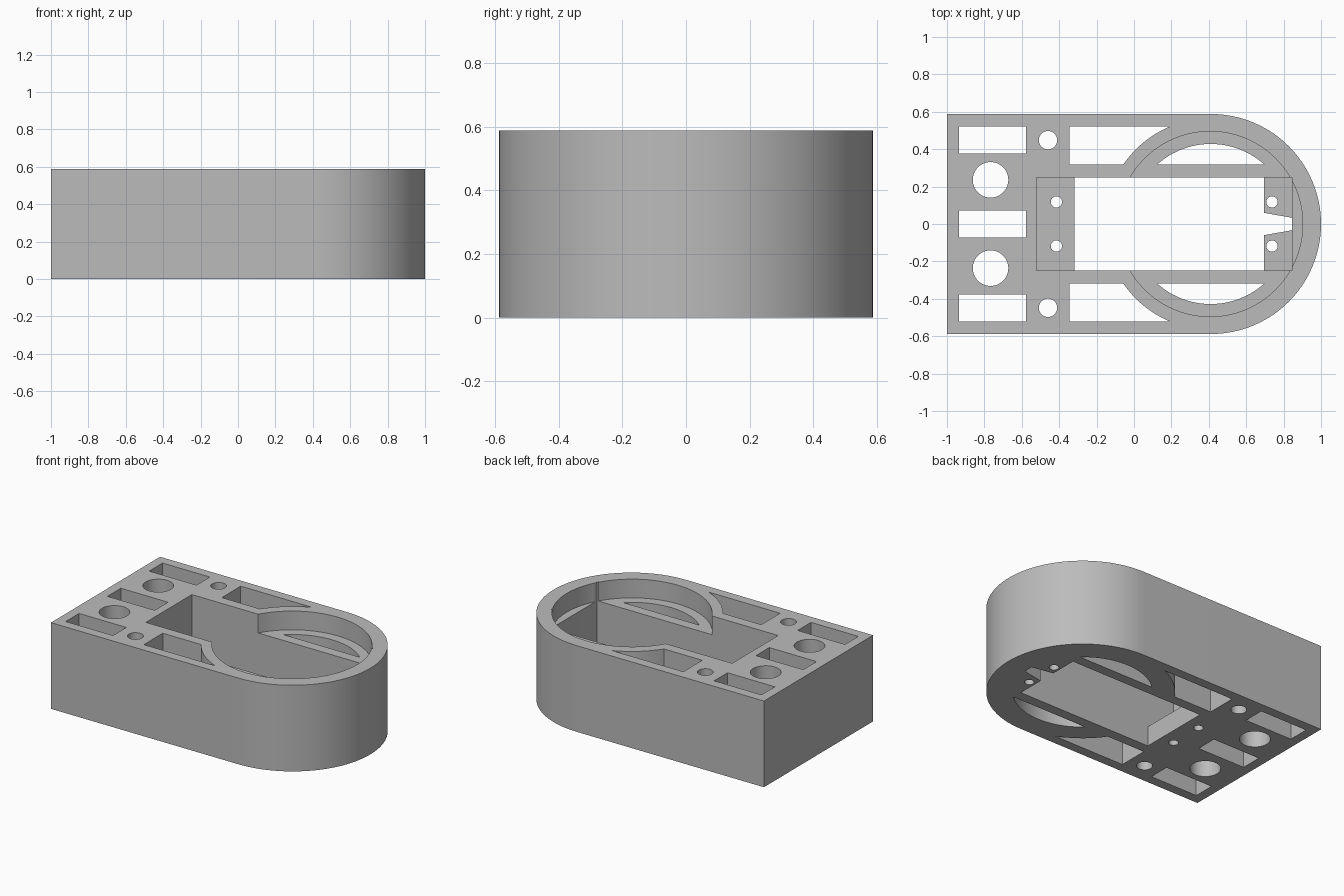
import bpy, bmesh
from math import sin, cos, pi, sqrt, asin, radians

cube = bpy.data.objects.get("Cube")
if cube:
    bpy.data.objects.remove(cube)

HEIGHT, HALF = 0.588, 0.588
CX = 1 - HALF           # centre of the rounded end
TAB = 0.135             # thickness of the mounting tabs
RECESS = 0.46           # floor of the round recess
LOW, HIGH = -0.1, HEIGHT + 0.1


def arc(cx, cy, r, a0, a1, n):
    return [(cx + r * cos(a0 + (a1 - a0) * i / n),
             cy + r * sin(a0 + (a1 - a0) * i / n)) for i in range(n + 1)]


def circle(cx, cy, r, n=48):
    return arc(cx, cy, r, 0, 2 * pi, n)[:-1]


def rect(x0, x1, y0, y1):
    return [(x0, y0), (x1, y0), (x1, y1), (x0, y1)]


def mirror(points):
    return [(x, -y) for x, y in reversed(points)]


def prism(name, outlines, z0, z1):
    """Extrude separate counter-clockwise outlines between two heights."""
    bm = bmesh.new()
    for pts in outlines:
        low = [bm.verts.new((x, y, z0)) for x, y in pts]
        top = [bm.verts.new((x, y, z1)) for x, y in pts]
        bm.faces.new(low[::-1])
        bm.faces.new(top)
        for i in range(len(pts)):
            j = (i + 1) % len(pts)
            bm.faces.new((low[i], low[j], top[j], top[i]))
    bmesh.ops.recalc_face_normals(bm, faces=bm.faces[:])
    mesh = bpy.data.meshes.new(name)
    bm.to_mesh(mesh)
    bm.free()
    obj = bpy.data.objects.new(name, mesh)
    bpy.context.collection.objects.link(obj)
    return obj


def cut(target, cutter):
    mod = target.modifiers.new("cut", 'BOOLEAN')
    mod.operation = 'DIFFERENCE'
    mod.solver = 'EXACT'
    mod.object = cutter
    bpy.context.view_layer.objects.active = target
    bpy.ops.object.modifier_apply(modifier=mod.name)
    bpy.data.objects.remove(cutter)


# Block with one rounded end
outline = [(-1, HALF), (-1, -HALF)] + arc(CX, 0, HALF, -pi / 2, pi / 2, 48)
body = prism("housing_body", [outline], 0, HEIGHT)

# Round recess in the top
cut(body, prism("recess_cutter", [circle(0.407, 0, 0.495, 96)], RECESS, HIGH))

# Central cavity above the tabs, then the opening between them
cut(body, prism("cavity_cutter", [rect(-0.522, 0.845, -0.248, 0.248)], TAB, HIGH))
opening = [(-0.318, -0.248), (0.695, -0.248), (0.695, -0.06), (0.845, -0.033),
           (0.845, 0.033), (0.695, 0.06), (0.695, 0.248), (-0.318, 0.248)]
cut(body, prism("opening_cutter", [opening], LOW, HIGH))

# Crescent slots and curved pockets beside the cavity
inner, outer, y0, y1 = 0.428, 0.565, 0.318, 0.522
a = asin(y0 / inner)
crescent = arc(0.41, 0, inner, a, pi - a, 24)
pocket = [(-0.345, y1), (-0.345, y0)] + arc(
    0.41, 0, outer, pi - asin(y0 / outer), pi - asin(y1 / outer), 14)
holes = [crescent, pocket]

# Post holes, screw holes and side slots
for x, y, r in ((-0.767, 0.236, 0.095), (-0.46, 0.448, 0.049),
                (-0.415, 0.118, 0.03), (0.738, 0.118, 0.03)):
    holes.append(circle(x, y, r))
holes.append(rect(-0.935, -0.578, 0.378, y1))
holes += [mirror(h) for h in holes]
holes.append(rect(-0.935, -0.578, -0.072, 0.072))
cut(body, prism("hole_cutter", holes, LOW, HIGH))

# Plain grey finish
grey = bpy.data.materials.new("light_grey")
grey.use_nodes = True
colour = (0.5, 0.5, 0.5, 1)
grey.diffuse_color = colour
grey.node_tree.nodes["Principled BSDF"].inputs["Base Color"].default_value = colour
body.data.materials.clear()
body.data.materials.append(grey)

bpy.ops.object.select_all(action='DESELECT')
body.select_set(True)
bpy.context.view_layer.objects.active = body
bpy.ops.object.shade_smooth_by_angle(angle=radians(30))
